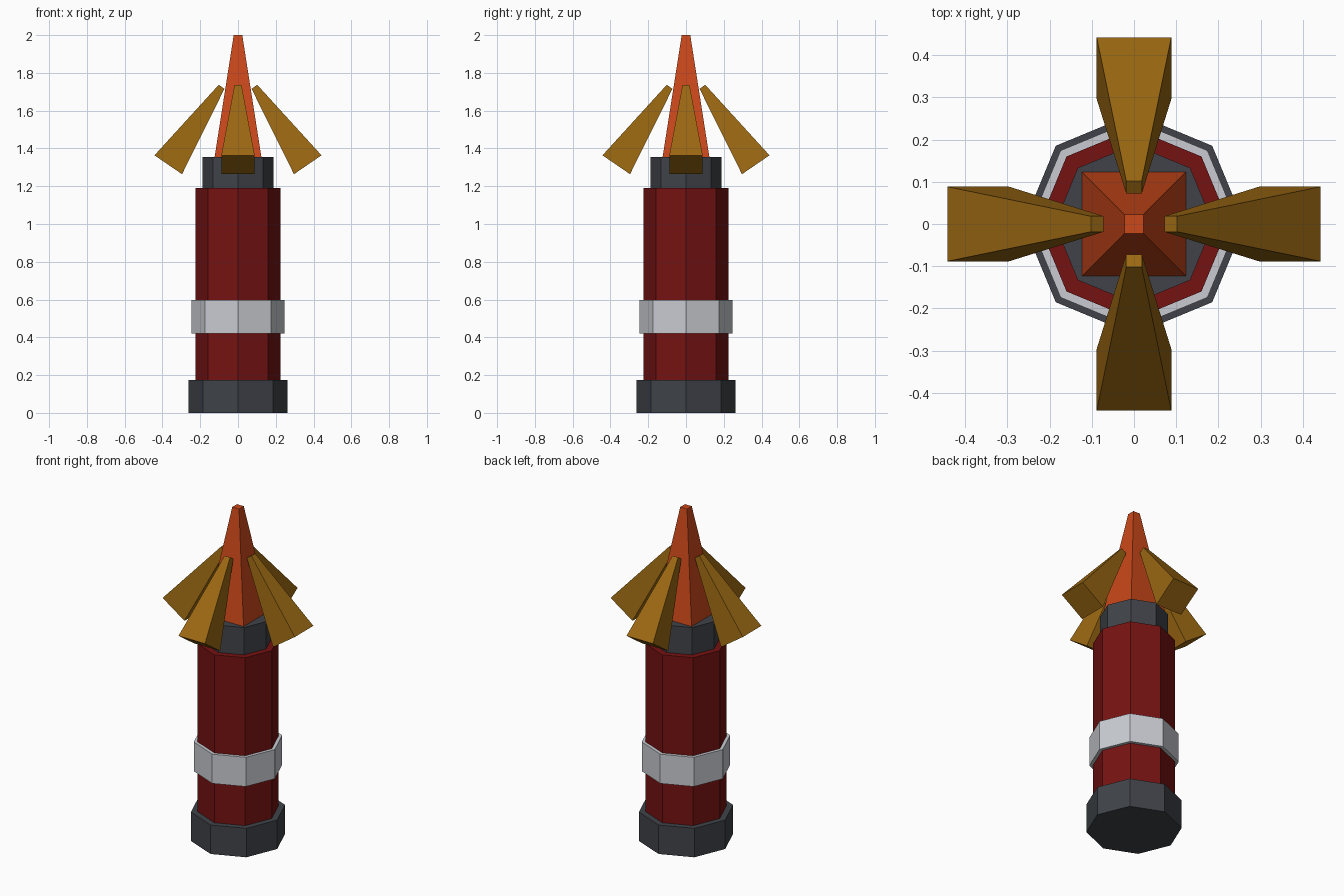
import bpy
from math import pi, cos, sin
from mathutils import Matrix

if "Cube" in bpy.data.objects:
    bpy.data.objects.remove(bpy.data.objects["Cube"])


def material(name, rgb):
    m = bpy.data.materials.new(name)
    m.diffuse_color = (*rgb, 1)
    m.use_nodes = True
    m.node_tree.nodes["Principled BSDF"].inputs["Base Color"].default_value = m.diffuse_color
    return m


RED = material("dark_red", (0.18, 0.006, 0.006))
DARK = material("charcoal", (0.05, 0.055, 0.065))
SILVER = material("silver", (0.58, 0.6, 0.64))
ORANGE = material("orange", (0.6, 0.065, 0.01))
GOLD = material("gold", (0.33, 0.14, 0.006))


def frustum(name, sides, r1, r2, z0, z1, mat, turn=0.0):
    """Flat-shaded tapered prism standing between two heights."""
    bpy.ops.mesh.primitive_cone_add(vertices=sides, radius1=r1, radius2=r2,
                                    depth=z1 - z0, location=(0, 0, 0))
    ob = bpy.context.object
    ob.name = ob.data.name = name
    ob.data.transform(Matrix.Translation((0, 0, (z0 + z1) / 2))
                      @ Matrix.Rotation(turn, 4, 'Z'))
    ob.data.materials.append(mat)
    return ob


# Octagonal handle stack
for name, r, z0, z1, mat in [
    ("base_cap", 0.262, 0.0, 0.175, DARK),
    ("handle_body", 0.226, 0.175, 1.19, RED),
    ("grip_band", 0.246, 0.42, 0.597, SILVER),
    ("collar", 0.188, 1.19, 1.355, DARK),
]:
    frustum(name, 8, r, r, z0, z1, mat)

# Square central spike
frustum("spike", 4, 0.175, 0.032, 1.355, 2.0, ORANGE, pi / 4)

# Four tapered prongs, wide ends leaning outward
for i in range(4):
    a = i * pi / 2
    prong = frustum(f"prong_{i + 1}", 4, 0.125, 0.026, -0.25, 0.25, GOLD, pi / 4)
    prong.location = (0.228 * cos(a), 0.228 * sin(a), 1.52)
    prong.rotation_euler = (0, -0.6, a)
